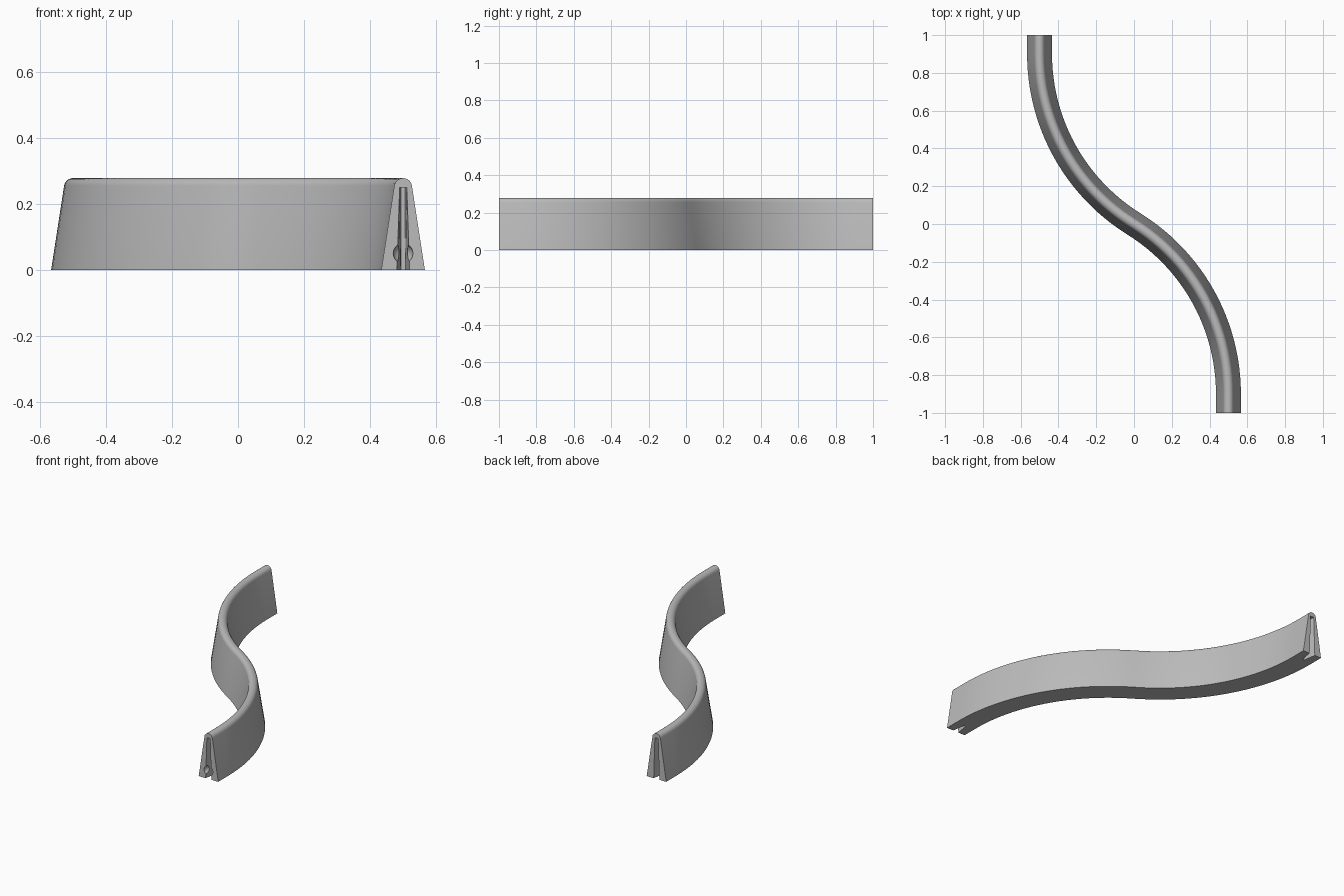
import bpy, bmesh, math
from mathutils import Matrix, Vector

if "Cube" in bpy.data.objects:
    bpy.data.objects.remove(bpy.data.objects["Cube"])

grey = bpy.data.materials.new("plain grey")
grey.use_nodes = True
grey.diffuse_color = (0.5, 0.5, 0.5, 1)
grey.node_tree.nodes["Principled BSDF"].inputs["Base Color"].default_value = (0.5, 0.5, 0.5, 1)


def finish(name, bm):
    bmesh.ops.recalc_face_normals(bm, faces=bm.faces)
    mesh = bpy.data.meshes.new(name)
    bm.to_mesh(mesh)
    bm.free()
    mesh.materials.append(grey)
    obj = bpy.data.objects.new(name, mesh)
    bpy.context.collection.objects.link(obj)
    return obj


def loft(bm, rings):
    """Skin a list of closed rings and cap both ends."""
    rings = [[bm.verts.new(p) for p in ring] for ring in rings]
    count = len(rings[0])
    for a, b in zip(rings, rings[1:]):
        for i in range(count):
            j = (i + 1) % count
            bm.faces.new((a[i], a[j], b[j], b[i]))
    bm.faces.new(rings[0])
    bm.faces.new(rings[-1])


# Cross-section: tapered wall with a rounded top
HEIGHT, BASE, CAP = 0.278, 0.066, 0.027
profile = [(-BASE, 0), (BASE, 0)]
for i in range(13):
    a = math.radians(8 + 164 * i / 12)
    profile.append((CAP * math.cos(a), HEIGHT - CAP + CAP * math.sin(a)))

# S-shaped path: two equal arcs with short straight ends
STRAIGHT, STEPS = 0.1, 24
rise = 1 - STRAIGHT
radius = (0.25 + rise * rise) / 1.0
sweep = math.asin(rise / radius)
half = [(Vector((0.5, -1, 0)), 0.0)]
for i in range(STEPS + 1):
    a = sweep * i / STEPS
    half.append((Vector((0.5 - radius + radius * math.cos(a),
                         -rise + radius * math.sin(a), 0)), a))
path = half + [(-p, a) for p, a in reversed(half[:-1])]

bm = bmesh.new()
loft(bm, [[p + Vector((u * math.cos(a), u * math.sin(a), z)) for u, z in profile]
          for p, a in path])
wall = finish("curved_wall", bm)


# Connector sockets: drafted slot plus ball recess in each end
def slot_ring(y, bottom, top):
    return [(-bottom, y, -0.02), (bottom, y, -0.02), (top, y, 0.25), (-top, y, 0.25)]


def cut(obj, cutter):
    mod = obj.modifiers.new("socket", "BOOLEAN")
    mod.object = cutter
    mod.operation = "DIFFERENCE"
    mod.solver = "EXACT"
    bpy.context.view_layer.objects.active = obj
    bpy.ops.object.modifier_apply(modifier=mod.name)
    bpy.data.objects.remove(cutter)


for turn in (0, math.pi):
    place = Matrix.Rotation(turn, 4, "Z") @ Matrix.Translation((0.5, -1, 0))
    bm = bmesh.new()
    loft(bm, [slot_ring(-0.01, 0.021, 0.012), slot_ring(0.08, 0.007, 0.006)])
    bm.transform(place)
    cut(wall, finish("slot_cutter", bm))
    bm = bmesh.new()
    bmesh.ops.create_uvsphere(bm, u_segments=24, v_segments=12, radius=0.03)
    bm.transform(place @ Matrix.Translation((0, 0, 0.05)))
    cut(wall, finish("ball_cutter", bm))

bpy.ops.object.select_all(action="DESELECT")
wall.select_set(True)
bpy.context.view_layer.objects.active = wall
bpy.ops.object.shade_smooth_by_angle(angle=math.radians(30))
